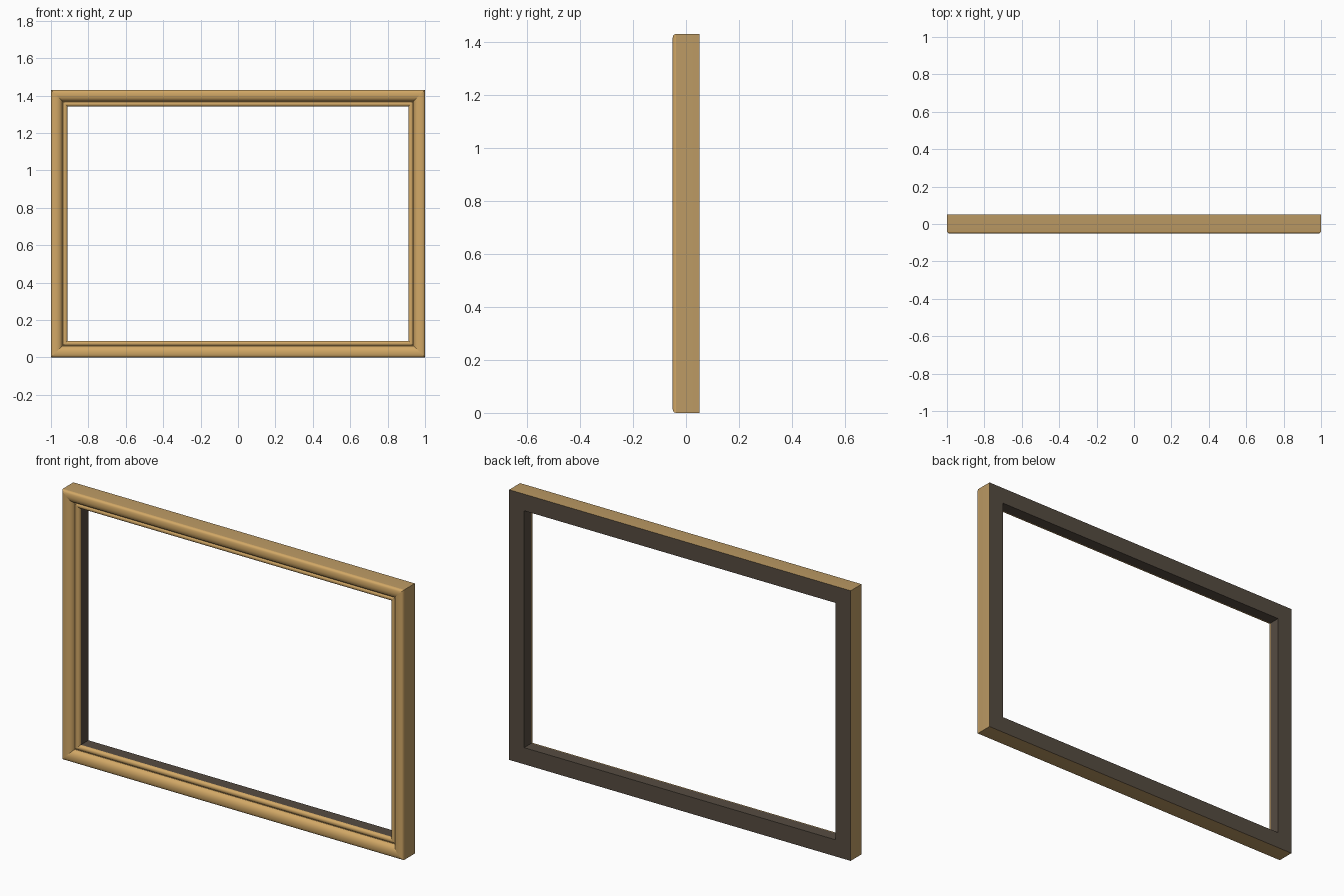
import bpy, bmesh, math

cube = bpy.data.objects.get("Cube")
if cube:
    bpy.data.objects.remove(cube, do_unlink=True)

WIDTH, HEIGHT, HALF_DEPTH = 2.0, 1.43, 0.051
OPENING = 0.088      # inset of the opening from the outer edge


def make_material(name, rgb):
    mat = bpy.data.materials.new(name)
    mat.use_nodes = True
    color = (*rgb, 1.0)
    mat.diffuse_color = color
    mat.node_tree.nodes["Principled BSDF"].inputs["Base Color"].default_value = color
    return mat


GOLD, TAN, DARK = range(3)
materials = [
    make_material("gold wood", (0.645, 0.392, 0.133)),
    make_material("tan wood", (0.503, 0.323, 0.127)),
    make_material("dark backing", (0.093, 0.072, 0.053)),
]

# Cross-section as (inset from outer edge, y): rounded shoulder, broad swell,
# sharp step, then a small bead around the opening
shoulder = [(0.013 - 0.013 * math.cos(a), -0.037 - 0.013 * math.sin(a))
            for a in (math.radians(15 * i) for i in range(6))]
swell = [(0.018, -0.0508), (0.028, -HALF_DEPTH), (0.038, -0.049),
         (0.047, -0.045), (0.054, -0.039), (0.059, -0.031), (0.061, -0.023)]
bead = [(0.064, -0.023), (0.067, -0.026), (0.073, -0.0275),
        (0.080, -0.026), (0.085, -0.022), (OPENING, -0.017), (OPENING, -0.011)]
front = shoulder + swell + bead
profile = [(0, HALF_DEPTH)] + front + [(OPENING, HALF_DEPTH)]

# One colour per strip: outer side, moulded front, inner wall and back
strip_colors = [TAN] + [GOLD] * (len(front) - 1) + [DARK, DARK]


def corner_loop(bm, inset, y):
    """Rectangle of four mitre corners at the given inset."""
    x, low, high = WIDTH / 2 - inset, inset, HEIGHT - inset
    return [bm.verts.new((cx, y, cz))
            for cx, cz in ((-x, low), (x, low), (x, high), (-x, high))]


# Sweep the cross-section around the rectangle with mitred corners
bm = bmesh.new()
loops = [corner_loop(bm, inset, y) for inset, y in profile]
for i, color in enumerate(strip_colors):
    a, b = loops[i], loops[(i + 1) % len(loops)]
    for k in range(4):
        n = (k + 1) % 4
        face = bm.faces.new((a[k], a[n], b[n], b[k]))
        face.material_index = color
    for k in range(4):
        bm.edges.get((a[k], b[k])).smooth = False   # crisp mitre joints
bmesh.ops.recalc_face_normals(bm, faces=bm.faces)

mesh = bpy.data.meshes.new("picture_frame")
bm.to_mesh(mesh)
bm.free()
for mat in materials:
    mesh.materials.append(mat)
frame = bpy.data.objects.new("picture_frame", mesh)
bpy.context.collection.objects.link(frame)

# Smooth moulding with sharp steps
bpy.ops.object.select_all(action="DESELECT")
frame.select_set(True)
bpy.context.view_layer.objects.active = frame
bpy.ops.object.shade_smooth_by_angle(angle=math.radians(40), keep_sharp_edges=True)
